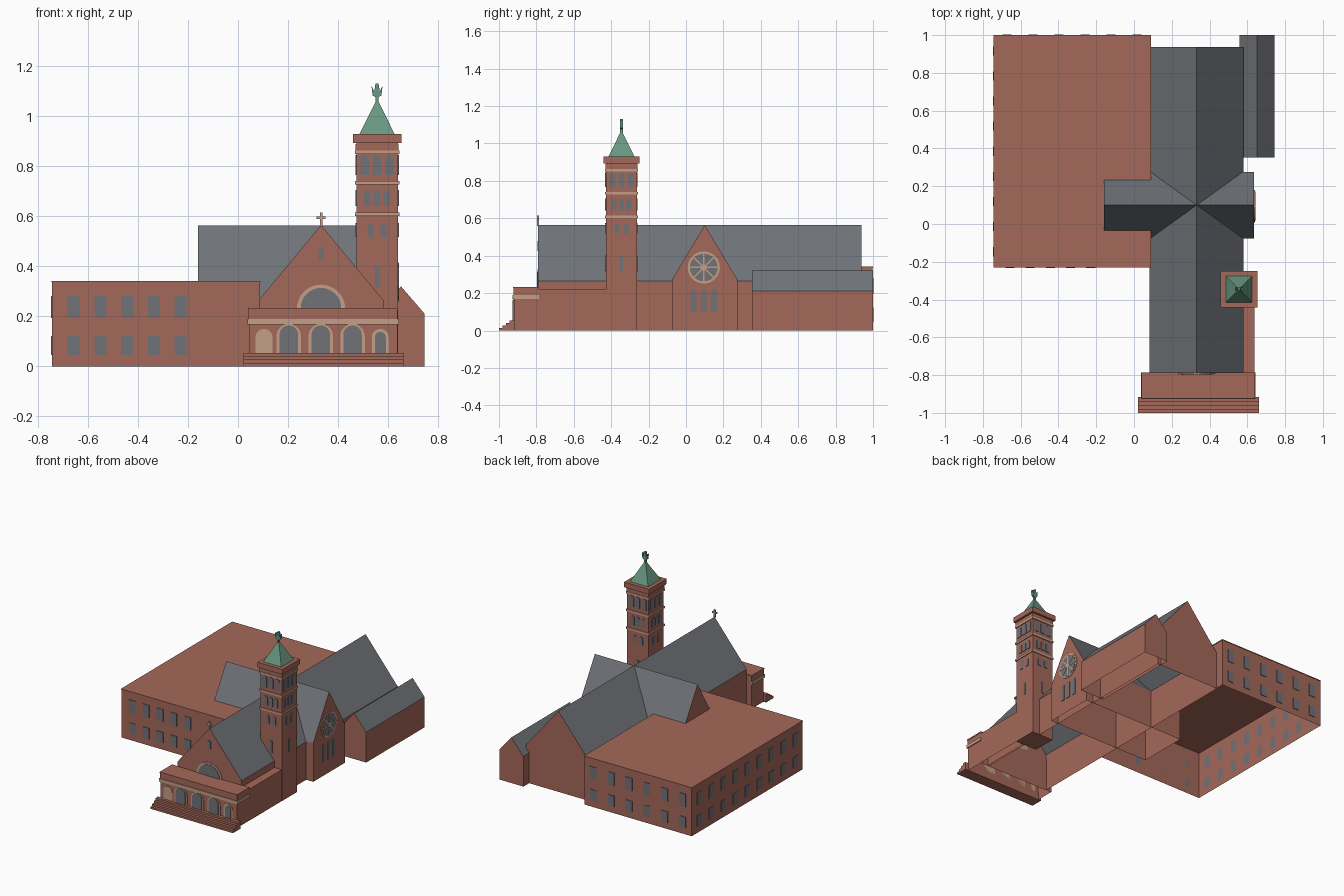
import bpy, bmesh, math
from mathutils import Vector, Matrix

if "Cube" in bpy.data.objects:
    bpy.data.objects.remove(bpy.data.objects["Cube"])


def material(name, rgb):
    m = bpy.data.materials.new(name)
    m.use_nodes = True
    m.diffuse_color = (*rgb, 1)
    m.node_tree.nodes["Principled BSDF"].inputs["Base Color"].default_value = (*rgb, 1)
    return m


BRICK = material("red_brick", (0.376, 0.138, 0.1))
SLATE = material("grey_slate", (0.16, 0.17, 0.187))
STONE = material("tan_stone", (0.56, 0.345, 0.24))
COPPER = material("green_copper", (0.14, 0.31, 0.22))

UP = Vector((0, 0, 1))
FRONT, BACK = Vector((0, -1, 0)), Vector((0, 1, 0))
LEFT, RIGHT = Vector((1, 0, 0)), Vector((-1, 0, 0))


def finish(bm, name, mats):
    me = bpy.data.meshes.new(name)
    bm.to_mesh(me)
    bm.free()
    for m in mats:
        me.materials.append(m)
    ob = bpy.data.objects.new(name, me)
    bpy.context.collection.objects.link(ob)
    return ob


def prism(name, outlines, origin, n, depth, mat, roof=None, hollow=False):
    """Extrude upright outlines along n; sloping faces may take a roof material."""
    bm = bmesh.new()
    u, o = UP.cross(n), Vector(origin)
    for pts in outlines:
        near = [bm.verts.new(o + u * a + UP * b) for a, b in pts]
        far = [bm.verts.new(v.co + n * depth) for v in near]
        bm.faces.new(near[::-1])
        bm.faces.new(far)
        k = len(pts)
        for i in range(k):
            j = (i + 1) % k
            bm.faces.new((near[i], near[j], far[j], far[i]))
    bmesh.ops.recalc_face_normals(bm, faces=bm.faces)
    bm.normal_update()
    if roof:
        for f in bm.faces:
            f.material_index = int(f.normal.z > 0.3)
    if hollow:
        base = [f for f in bm.faces if f.normal.z < -0.9]
        bmesh.ops.delete(bm, geom=base, context="FACES_ONLY")
    return finish(bm, name, [mat, roof] if roof else [mat])


def rect(w, z0, z1, c=0):
    return [(c - w / 2, z0), (c + w / 2, z0), (c + w / 2, z1), (c - w / 2, z1)]


def arc(r, c=0, z=0, a0=0, a1=math.pi, n=16):
    steps = [a0 + (a1 - a0) * i / n for i in range(n + 1)]
    return [(c + r * math.cos(a), z + r * math.sin(a)) for a in steps]


def arch(w, z0, z1, c=0):
    return [(c - w / 2, z0), (c + w / 2, z0)] + arc(w / 2, c, z1 - w / 2, n=10)


def gable(w, eave, ridge):
    return [(-w, 0), (w, 0), (w, eave), (0, ridge), (-w, eave)]


def box(name, x0, x1, y0, y1, z0, z1, mat=BRICK, hollow=False):
    c = (x0 + x1) / 2
    return prism(name, [rect(x1 - x0, z0, z1)], (c, y0, 0), BACK, y1 - y0, mat, hollow=hollow)


# Long gabled nave and crossing transept
NX, NY, TY, TX = 0.332, -0.79, 0.1, 0.636
prism("nave", [gable(0.249, 0.265, 0.565)], (NX, NY, 0), BACK, 1.727, BRICK, SLATE, True)
prism("transept", [gable(0.176, 0.27, 0.564)], (-0.16, TY, 0), LEFT, TX + 0.16, BRICK, SLATE, True)
prism("rear_wing", [gable(0.093, 0.212, 0.32)], (0.652, 0.353, 0), BACK, 0.647, BRICK, SLATE, True)
box("side_aisle", 0.57, 0.638, NY, -0.42, 0, 0.22, hollow=True)

# Flat-roofed annex with window rows
box("annex", -0.743, 0.087, -0.228, 0.998, 0, 0.335, hollow=True)
box("annex_roof", -0.745, 0.09, -0.231, 1, 0.335, 0.341)


def annex_windows(name, origin, n, centres):
    rows = ((0.046, 0.122), (0.194, 0.282))
    prism(name, [rect(0.048, a, b, c) for c in centres for a, b in rows], origin, n, 0.004, SLATE)


annex_windows("annex_front_windows", (-0.443, -0.228, 0), FRONT, [0.107 * i for i in range(-2, 3)])
annex_windows("annex_back_windows", (-0.328, 0.998, 0), BACK, [0.138 * (i - 2.5) for i in range(6)])
annex_windows("annex_side_windows", (-0.743, 0.385, 0), RIGHT, [0.133 * i for i in range(-4, 5)])

# Nave front: lunette, attic window and cross
prism("lunette_trim", [arc(0.097, 0, 0.23)], (NX, NY, 0), FRONT, 0.004, STONE)
prism("lunette_glass", [arc(0.081, 0, 0.233)], (NX, NY, 0), FRONT, 0.007, SLATE)
prism("attic_window", [rect(0.022, 0.426, 0.478)], (NX, NY, 0), FRONT, 0.004, SLATE)
prism("cross", [rect(0.01, 0.56, 0.615), rect(0.036, 0.59, 0.6)], (NX, NY + 0.003, 0), FRONT, 0.01, STONE)

# Transept front: rose window and lancets
prism("rose_trim", [arc(0.086, 0, 0.337, 0, math.tau, 32)[:-1]], (TX, TY - 0.005, 0), LEFT, 0.004, STONE)
prism("rose_glass", [arc(0.074, 0, 0.337, 0, math.tau, 32)[:-1]], (TX, TY - 0.005, 0), LEFT, 0.006, SLATE)
spokes = []
for i in range(4):
    t = math.pi * i / 4
    ca, sa = math.cos(t), math.sin(t)
    spokes.append([(a * ca - b * sa, 0.337 + a * sa + b * ca) for a, b in rect(0.156, -0.004, 0.004)])
spokes.append(arc(0.016, 0, 0.337, 0, math.tau, 16)[:-1])
prism("rose_spokes", spokes, (TX, TY - 0.005, 0), LEFT, 0.008, STONE)
prism("lancets", [arch(0.032, 0.1, 0.22, c) for c in (-0.055, 0, 0.055)], (TX, TY - 0.005, 0), LEFT, 0.004, SLATE)

# Entrance porch with arcade
PY = -0.92
box("porch", 0.043, 0.637, PY, NY + 0.005, 0, 0.19, hollow=True)
box("porch_parapet", 0.042, 0.638, PY - 0.002, NY + 0.005, 0.19, 0.226)
box("porch_coping", 0.04, 0.64, PY - 0.004, NY + 0.004, 0.226, 0.234)
box("porch_band", 0.037, 0.644, PY - 0.007, NY + 0.003, 0.168, 0.19, STONE)
big = (-0.128, 0, 0.127)
prism("arcade_trim", [arch(0.098, 0.054, 0.17, c) for c in big]
      + [arch(0.068, 0.054, 0.15, c) for c in (-0.227, 0.238)], (NX - 0.001, PY, 0), FRONT, 0.004, STONE)
prism("arcade_openings", [arch(0.074, 0.054, 0.164, c) for c in big]
      + [arch(0.044, 0.054, 0.138, 0.238)], (NX - 0.001, PY, 0), FRONT, 0.007, SLATE)

# Entrance steps
for i in range(4):
    box(f"step_{i + 1}", 0.022, 0.661, -1 + 0.019 * i, PY + 0.004, 0.0135 * i, 0.0135 * (i + 1))

# Bell tower
CX, CY, H = 0.556, -0.345, 0.083


def tier(name, half, z0, z1, mat):
    return box(name, CX - half, CX + half, CY - half, CY + half, z0, z1, mat)


tier("tower", H, 0, 0.895, BRICK)
for i, z in enumerate((0.602, 0.727, 0.85)):
    tier(f"tower_band_{i + 1}", H + 0.006, z, z + 0.014, STONE)
tier("tower_frieze", H + 0.003, 0.864, 0.89, BRICK)
tier("tower_cornice", 0.097, 0.894, 0.93, BRICK)

belfry = [arch(0.034, 0.766, 0.845, c) for c in (-0.049, 0, 0.049)]
belfry += [arch(0.027, 0.642, 0.706, c) for c in (-0.039, 0, 0.039)]
belfry += [arch(0.025, 0.518, 0.574, c) for c in (-0.026, 0.026)]
for side, n in (("front", FRONT), ("back", BACK), ("left", LEFT), ("right", RIGHT)):
    slit = [] if side == "right" else [rect(0.018, 0.318, 0.402)]
    prism(f"tower_{side}_windows", belfry + slit, Vector((CX, CY, 0)) + n * H, n, 0.004, SLATE)

# Copper spire and finial
bm = bmesh.new()
bmesh.ops.create_cone(bm, cap_ends=True, segments=4, radius1=0.07 * math.sqrt(2), radius2=0.004, depth=0.135,
                      matrix=Matrix.Translation((CX, CY, 0.9975)) @ Matrix.Rotation(math.pi / 4, 4, "Z"))
finish(bm, "spire", [COPPER])
half = [(0.006, 0), (0.006, 0.025), (0.018, 0.032), (0.022, 0.07), (0.011, 0.048), (0.006, 0.08)]
outline = half + [(-a, b) for a, b in reversed(half)]
prism("finial", [outline], (CX, CY + 0.008, 1.052), FRONT, 0.016, COPPER)
